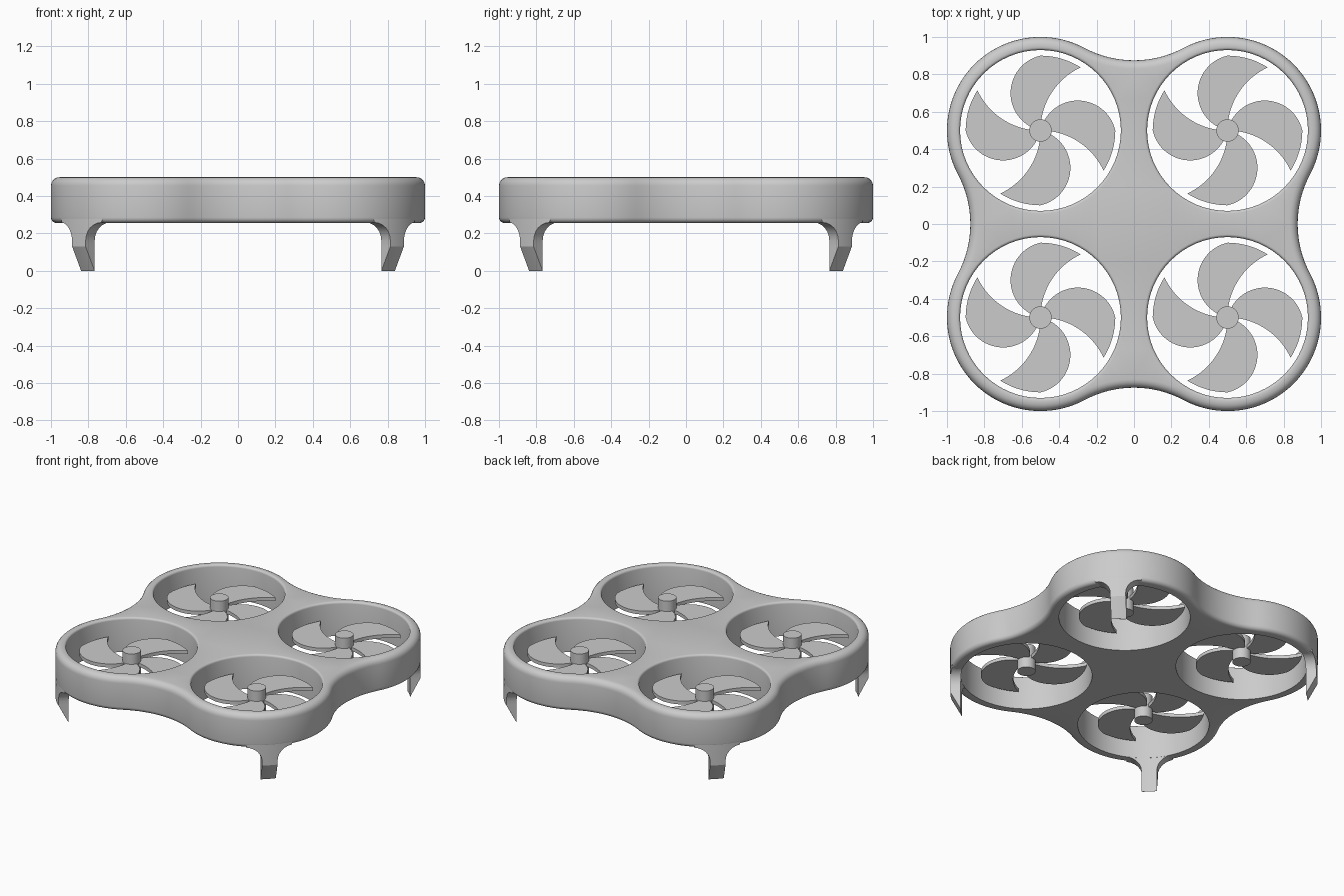
import bpy, bmesh
from math import sin, cos, pi, radians, sqrt, atan2, hypot

if "Cube" in bpy.data.objects:
    bpy.data.objects.remove(bpy.data.objects["Cube"])

ROTORS = [(0.5, 0.5), (-0.5, 0.5), (-0.5, -0.5), (0.5, -0.5)]
Z0, Z1 = 0.255, 0.50        # underside and top of the body


def arc(cx, cy, r, a0, a1, n):
    return [(cx + r * cos(a0 + (a1 - a0) * i / n), cy + r * sin(a0 + (a1 - a0) * i / n))
            for i in range(n + 1)]


def finish(bm, name, angle=30):
    bmesh.ops.recalc_face_normals(bm, faces=bm.faces)
    me = bpy.data.meshes.new(name)
    bm.to_mesh(me)
    bm.free()
    ob = bpy.data.objects.new(name, me)
    bpy.context.collection.objects.link(ob)
    bpy.ops.object.select_all(action='DESELECT')
    ob.select_set(True)
    bpy.context.view_layer.objects.active = ob
    bpy.ops.object.shade_smooth_by_angle(angle=radians(angle))
    return ob


def stack(bm, rings):
    """Skin a list of closed rings of 3D points; return the first and last ring's verts."""
    vs = [[bm.verts.new(p) for p in ring] for ring in rings]
    for a, b in zip(vs, vs[1:]):
        n = len(a)
        for i in range(n):
            j = (i + 1) % n
            bm.faces.new((a[i], a[j], b[j], b[i]))
    return vs[0], vs[-1]


# Body: four discs blended by concave arcs, with rounded rim and four ducts
def outline(d):
    """Outer contour shrunk inward by d."""
    fr, fc = 0.5625, 1.4375                 # blend arc radius and centre distance
    t = atan2(fc - 0.5, -0.5)               # tangent direction on the first disc
    lobe = arc(0.5, 0.5, 0.5 - d, pi / 2 - t, t, 40)
    blend = arc(0, fc, fr + d, t - pi, -t, 16)[1:-1]
    blend.sort(key=lambda p: -p[0])
    pts = []
    for k in range(4):
        c, s = round(cos(k * pi / 2)), round(sin(k * pi / 2))
        pts += [(c * x - s * y, s * x + c * y) for x, y in lobe + blend]
    return pts


rb, rt, rh = 0.03, 0.045, 0.015
N = 5
rim = [(rb - rb * sin(i * pi / 2 / N), Z0 + rb - rb * cos(i * pi / 2 / N)) for i in range(N + 1)]
rim += [(rt - rt * cos(i * pi / 2 / N), Z1 - rt + rt * sin(i * pi / 2 / N)) for i in range(N + 1)]
duct = [(0.43, Z0)]
duct += [(0.43 + rh - rh * cos(i * pi / 8), Z1 - rh + rh * sin(i * pi / 8)) for i in range(5)]

bm = bmesh.new()
ends = [stack(bm, [[(x, y, z) for x, y in outline(d)] for d, z in rim])]
for cx, cy in ROTORS:
    ends.append(stack(bm, [[(x, y, z) for x, y in arc(cx, cy, r, 0, 2 * pi, 64)[:-1]]
                           for r, z in duct]))
for k, nz in ((0, -1), (1, 1)):
    edges = []
    for e in ends:
        ring = e[k]
        edges += [bm.edges.get((ring[i - 1], ring[i])) for i in range(len(ring))]
    bmesh.ops.triangle_fill(bm, use_beauty=True, use_dissolve=False, edges=edges, normal=(0, 0, nz))
finish(bm, "body")

# Rotors: swept flat blades around a hub
tip_a = radians(57.5)
tx, ty = 0.4 * cos(tip_a), 0.4 * sin(tip_a)
cr = (tx * tx + ty * ty) / (2 * tx)
bx = 0.045
br = hypot(bx, 0.2)
blade = arc(cr, 0, cr, pi, atan2(ty, tx - cr), 16)
blade += arc(0, 0, 0.4, tip_a, pi / 2, 8)[1:]
b0 = atan2(0.2, -bx)
blade += arc(bx, 0.2, br, b0, 2 * pi - b0, 28)[1:-1]

bm = bmesh.new()
for k in range(4):
    c, s = round(cos(k * pi / 2)), round(sin(k * pi / 2))
    pts = [(c * x - s * y, s * x + c * y) for x, y in blade]
    lo, hi = stack(bm, [[(x, y, z) for x, y in pts] for z in (0.365, 0.39)])
    bm.faces.new(lo)
    bm.faces.new(hi)
circle = arc(0, 0, 0.06, 0, 2 * pi, 32)[:-1]
lo, hi = stack(bm, [[(x, y, z) for x, y in circle] for z in (0.29, 0.465)])
bm.faces.new(lo)
bm.faces.new(hi)
rotor = finish(bm, "rotor_1")
rotor.location = (*ROTORS[0], 0)
for i, (x, y) in enumerate(ROTORS[1:], 2):
    ob = bpy.data.objects.new(f"rotor_{i}", rotor.data)
    ob.location = (x, y, 0)
    bpy.context.collection.objects.link(ob)

# Legs: the duct wall carried down, flared at the top, chamfered to an edge at the foot
RI, RO, HW, FR = 0.431, 0.499, 0.051, 0.1
D = sqrt(0.5)
rows = [(0.0, HW, 0.004), (0.13, HW, 1.0)]          # z, half width, thickness share
for i in range(7):
    a = i * pi / 2 / 6
    rows.append((0.158 + FR * sin(a), HW + FR * (1 - cos(a)), 1.0))
rows.append((0.29, 0.155, 1.0))
M = 10
rings = []
for z, h, share in rows:
    ts = [h * (2 * i / M - 1) for i in range(M + 1)]
    inner = [(D + sqrt(RI ** 2 - t * t), t, z) for t in ts]
    outer = [(D + sqrt(RI ** 2 - t * t) * (1 - share) + sqrt(RO ** 2 - t * t) * share, t, z)
             for t in ts]
    rings.append(inner + outer[::-1])
bm = bmesh.new()
lo, hi = stack(bm, rings)
bm.faces.new(lo)
bm.faces.new(hi)
leg = finish(bm, "leg_1", 25)
leg.rotation_euler.z = pi / 4
for k in range(1, 4):
    ob = bpy.data.objects.new(f"leg_{k + 1}", leg.data)
    ob.rotation_euler.z = pi / 4 + k * pi / 2
    bpy.context.collection.objects.link(ob)
